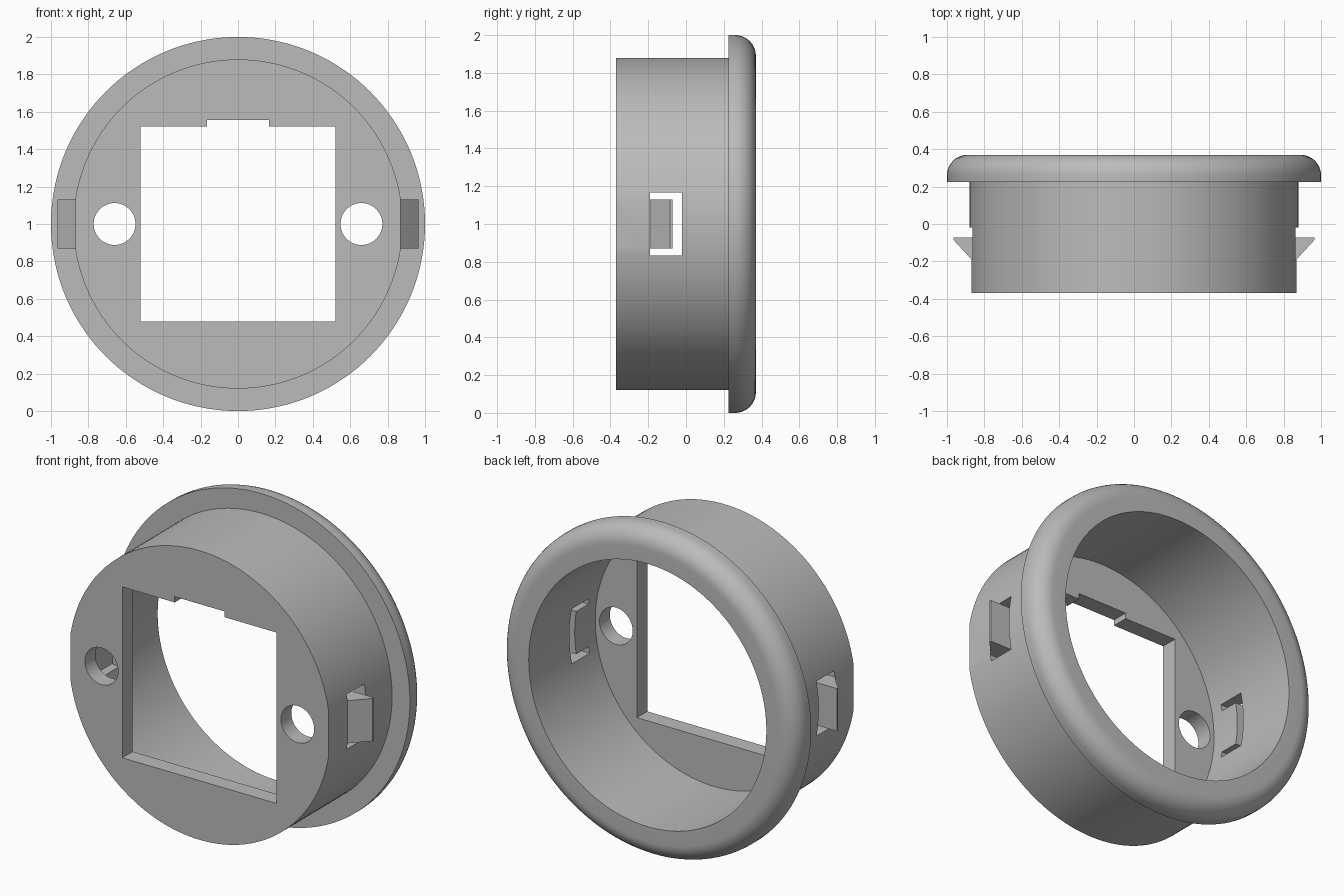
import bpy, bmesh, math
from mathutils import Matrix, Vector

cube = bpy.data.objects.get("Cube")
if cube:
    bpy.data.objects.remove(cube, do_unlink=True)

grey = bpy.data.materials.new("grey plastic")
grey.use_nodes = True
colour = (0.5, 0.5, 0.5, 1)
grey.diffuse_color = colour
grey.node_tree.nodes["Principled BSDF"].inputs["Base Color"].default_value = colour

FRONT, BACK, LIP = -0.37, 0.37, 0.225
BODY_R, BORE_R, FLOOR = 0.88, 0.80, -0.27
MID = 1.0  # height of the axis


def add_object(name, bm):
    bmesh.ops.recalc_face_normals(bm, faces=bm.faces)
    mesh = bpy.data.meshes.new(name)
    bm.to_mesh(mesh)
    bm.free()
    mesh.materials.append(grey)
    obj = bpy.data.objects.new(name, mesh)
    bpy.context.collection.objects.link(obj)
    return obj


def lathe(name, profile, steps=144):
    """Revolve (radius, y) points about the y axis through z = MID."""
    bm = bmesh.new()
    verts = [bm.verts.new((r, y, MID)) for r, y in profile]
    edges = [bm.edges.new(pair) for pair in zip(verts, verts[1:])]
    bmesh.ops.spin(bm, geom=verts + edges, cent=(0, 0, MID), axis=(0, 1, 0),
                   angle=math.tau, steps=steps)
    bmesh.ops.remove_doubles(bm, verts=bm.verts, dist=1e-4)
    return add_object(name, bm)


def box(name, low, high):
    bm = bmesh.new()
    low, high = Vector(low), Vector(high)
    matrix = Matrix.Translation((low + high) / 2) @ Matrix.Diagonal((*(high - low), 1))
    bmesh.ops.create_cube(bm, size=1, matrix=matrix)
    return add_object(name, bm)


def prism(name, outline, z0, z1):
    bm = bmesh.new()
    face = bm.faces.new([bm.verts.new((x, y, z0)) for x, y in outline])
    new = bmesh.ops.extrude_face_region(bm, geom=[face])["geom"]
    moved = [v for v in new if isinstance(v, bmesh.types.BMVert)]
    bmesh.ops.translate(bm, verts=moved, vec=(0, 0, z1 - z0))
    return add_object(name, bm)


def combine(target, tool, operation="DIFFERENCE"):
    mod = target.modifiers.new(operation.lower(), "BOOLEAN")
    mod.operation, mod.solver, mod.object = operation, "EXACT", tool
    bpy.context.view_layer.objects.active = target
    bpy.ops.object.modifier_apply(modifier=mod.name)
    bpy.data.objects.remove(tool, do_unlink=True)


# Cup-shaped body with a rounded flange at the back
fillet = 0.11
arc = [(1 - fillet + fillet * math.cos(a), BACK - fillet + fillet * math.sin(a))
       for a in (i * math.pi / 20 for i in range(11))]
housing = lathe("housing", [(0, FRONT), (BODY_R, FRONT), (BODY_R, LIP), (1, LIP)]
                + arc + [(BORE_R, BACK), (BORE_R, FLOOR), (0, FLOOR)])

# Square opening with a shallow notch above it
combine(housing, box("opening", (-0.52, -0.5, MID - 0.52), (0.52, -0.2, MID + 0.52)))
combine(housing, box("notch", (-0.167, -0.5, 1.4), (0.167, -0.2, 1.555)))

for side, label in ((-1, "right"), (1, "left")):
    # Screw hole
    bm = bmesh.new()
    bmesh.ops.create_cone(bm, cap_ends=True, segments=48, radius1=0.112, radius2=0.112,
                          depth=0.4, matrix=Matrix.Translation((side * 0.66, -0.35, MID))
                          @ Matrix.Rotation(math.pi / 2, 4, "X"))
    combine(housing, add_object("screw_hole", bm))

    # Slight flat on the side, then the clip window
    xs = sorted((side * 0.87, side * 1.1))
    combine(housing, box("flat", (xs[0], -0.5, 0.7), (xs[1], -0.02, 1.3)))
    xs = sorted((side * 0.72, side * 1.1))
    combine(housing, box("window", (xs[0], -0.19, MID - 0.167), (xs[1], -0.02, MID + 0.167)))

    # Wedge-shaped snap clip, its inner face following the bore
    outline = [(0.77, -0.19), (0.868, -0.19), (0.965, -0.085), (0.965, -0.072), (0.77, -0.072)]
    clip = prism(label + "_clip", [(side * x, y) for x, y in outline],
                 MID - 0.13, MID + 0.13)
    combine(clip, lathe("bore", [(0, -0.5), (BORE_R, -0.5), (BORE_R, 0.2), (0, 0.2)]))

# Smooth curved surfaces, keep edges sharp
bpy.ops.object.select_all(action="DESELECT")
for obj in (housing, bpy.data.objects["left_clip"], bpy.data.objects["right_clip"]):
    obj.select_set(True)
bpy.context.view_layer.objects.active = housing
bpy.ops.object.shade_smooth_by_angle(angle=math.radians(30))
